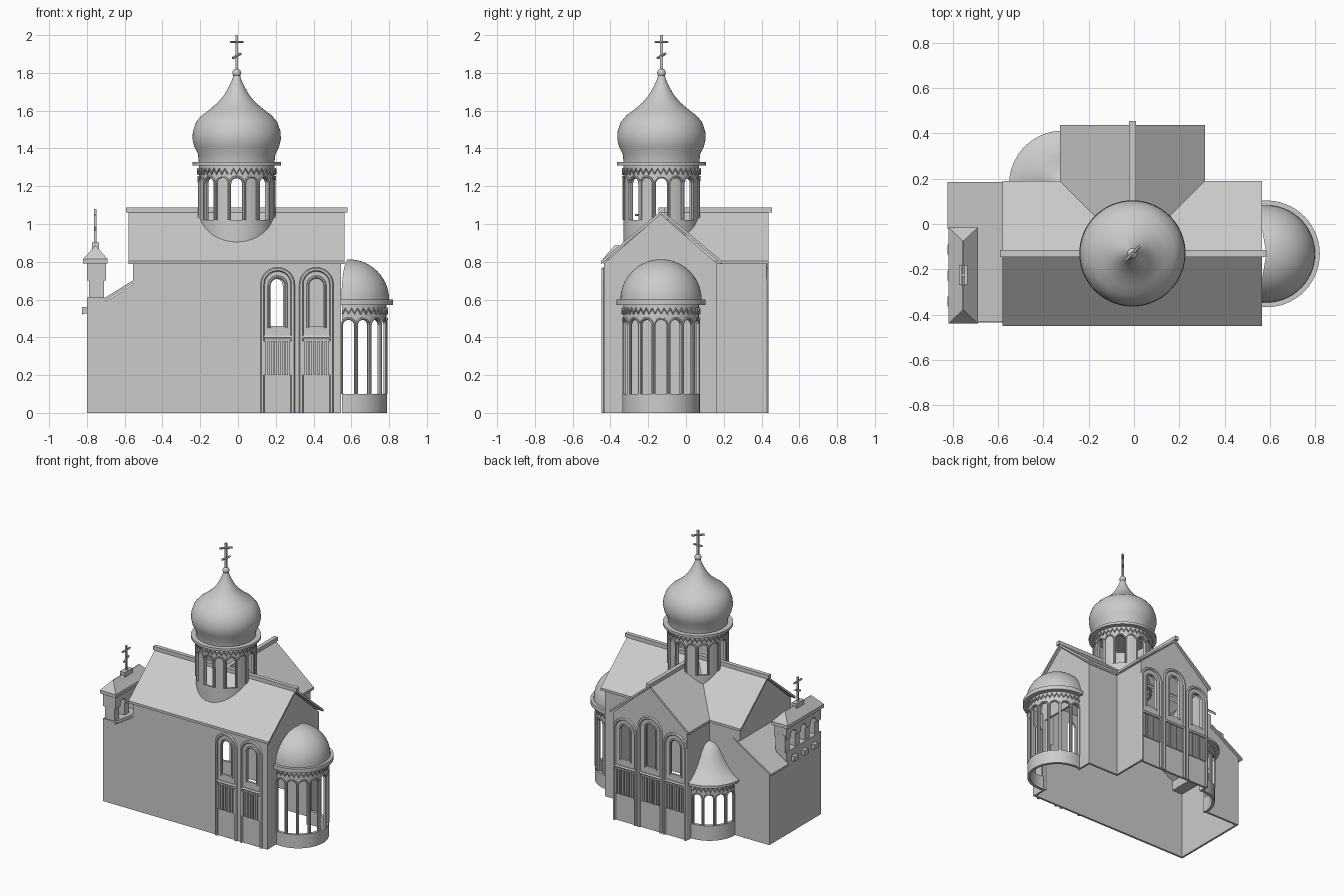
import bpy, bmesh
from math import sin, cos, pi, radians
from mathutils import Matrix, Vector

if "Cube" in bpy.data.objects:
    bpy.data.objects.remove(bpy.data.objects["Cube"])

stone = bpy.data.materials.new("light_grey_stone")
stone.use_nodes = True
stone.diffuse_color = (0.6, 0.6, 0.6, 1)
stone.node_tree.nodes["Principled BSDF"].inputs["Base Color"].default_value = (0.6, 0.6, 0.6, 1)


def add(name, data):
    ob = bpy.data.objects.new(name, data)
    bpy.context.collection.objects.link(ob)
    data.materials.clear()
    data.materials.append(stone)
    return ob


def finish(name, bm):
    bmesh.ops.recalc_face_normals(bm, faces=bm.faces)
    me = bpy.data.meshes.new(name)
    bm.to_mesh(me)
    bm.free()
    return add(name, me)


def smooth(ob):
    bpy.ops.object.select_all(action='DESELECT')
    ob.select_set(True)
    bpy.context.view_layer.objects.active = ob
    bpy.ops.object.shade_smooth_by_angle(angle=radians(35))
    return ob


def prism(name, profile, axis, a, b):
    """Extrude a (horizontal, z) profile along x or y."""
    bm = bmesh.new()
    ends = [[bm.verts.new((t, h, z) if axis == 'x' else (h, t, z)) for h, z in profile] for t in (a, b)]
    bm.faces.new(ends[0])
    bm.faces.new(ends[1])
    n = len(profile)
    for i in range(n):
        j = (i + 1) % n
        bm.faces.new((ends[0][i], ends[0][j], ends[1][j], ends[1][i]))
    return finish(name, bm)


def box(name, x, y, z):
    return prism(name, [(x[0], z[0]), (x[1], z[0]), (x[1], z[1]), (x[0], z[1])], 'y', *y)


def lathe(name, profile, centre, a0=0, a1=360, closed=True, steps=64):
    """Turn an (r, z) profile about a vertical axis, fully or in part."""
    bm = bmesh.new()
    full = a1 - a0 == 360
    count = steps if full else steps // 2
    rings = []
    for i in range(count + (not full)):
        a = radians(a0 + (a1 - a0) * i / count)
        rings.append([bm.verts.new((centre[0] + r * cos(a), centre[1] + r * sin(a), z)) for r, z in profile])
    n = len(profile)
    for i in range(count):
        p, q = rings[i], rings[(i + 1) % len(rings)]
        for k in range(n if closed else n - 1):
            m = (k + 1) % n
            bm.faces.new((p[k], p[m], q[m], q[k]))
    if closed and not full:
        bm.faces.new(rings[0])
        bm.faces.new(rings[-1])
    bmesh.ops.remove_doubles(bm, verts=bm.verts, dist=0.00005)
    return smooth(finish(name, bm))


def boolean(ob, other, operation):
    mod = ob.modifiers.new("cut", 'BOOLEAN')
    mod.operation, mod.object, mod.solver = operation, other, 'EXACT'
    dg = bpy.context.evaluated_depsgraph_get()
    dg.update()
    me = bpy.data.meshes.new_from_object(ob.evaluated_get(dg))
    ob.modifiers.clear()
    ob.data = me
    me.materials.clear()
    me.materials.append(stone)
    bpy.data.objects.remove(other)


def tubes(name, paths, radius, closed=False):
    cu = bpy.data.curves.new(name, 'CURVE')
    cu.dimensions, cu.bevel_depth, cu.bevel_resolution, cu.use_fill_caps = '3D', radius, 1, True
    for path in paths:
        sp = cu.splines.new('POLY')
        sp.points.add(len(path) - 1)
        for pt, co in zip(sp.points, path):
            pt.co = (*co, 1)
        sp.use_cyclic_u = closed
    tmp = bpy.data.objects.new(name + "_path", cu)
    bpy.context.collection.objects.link(tmp)
    dg = bpy.context.evaluated_depsgraph_get()
    dg.update()
    me = bpy.data.meshes.new_from_object(tmp.evaluated_get(dg))
    bpy.data.objects.remove(tmp)
    return smooth(add(name, me))


def arch(c, half, z0, top, n=12):
    """Round-headed outline, left foot to right foot."""
    curve = [(c - half * cos(pi * i / n), top - half + half * sin(pi * i / n)) for i in range(n + 1)]
    return [(c - half, z0)] + curve + [(c + half, z0)]


def gable(c, half, eave, peak, base):
    return [(c - half, base), (c + half, base), (c + half, eave), (c, peak), (c - half, eave)]


def roof_profile(c, half, eave, peak, t):
    return [(c - half, eave), (c, peak), (c + half, eave), (c + half, eave - t), (c, peak - t), (c - half, eave - t)]


def wrap(centre, r, angle, pts):
    """Bend (u, z) points around a cylinder."""
    return [(centre[0] + r * cos(angle + u / r), centre[1] + r * sin(angle + u / r), z) for u, z in pts]


CX, CY = -0.007, -0.13
APSE, TURRET = (0.585, -0.132), (-0.315, 0.175)

# Hollow walls: nave, back transept and side wing
WING = [(-0.8, 0), (-0.5, 0), (-0.5, 0.715), (-0.8, 0.53)]
body = prism("walls", gable(CY - 0.005, 0.3, 0.79, 1.052, 0), 'x', -0.555, 0.545)
boolean(body, prism("t", gable(CX, 0.3, 0.79, 1.052, 0), 'y', CY, 0.425), 'UNION')
boolean(body, prism("t", WING, 'y', -0.435, 0.17), 'UNION')
boolean(body, prism("t", gable(CY - 0.005, 0.285, 0.775, 1.025, -0.1), 'x', -0.54, 0.53), 'DIFFERENCE')
boolean(body, prism("t", gable(CX, 0.285, 0.775, 1.025, -0.1), 'y', CY, 0.41), 'DIFFERENCE')
boolean(body, prism("t", [(-0.785, -0.1), (-0.52, -0.1), (-0.52, 0.68), (-0.785, 0.52)], 'y', -0.42, 0.155), 'DIFFERENCE')
for centre, top in ((APSE, 0.55), (TURRET, 0.38)):
    boolean(body, lathe("t", [(0, -0.2), (0.183, -0.2), (0.183, top), (0, top)], centre), 'DIFFERENCE')

# Facade bays with window, arch mouldings, sill and slats
bays = [(0.21, -0.435, 0.76, 0.08), (0.415, -0.435, 0.76, 0.08),
        (0.2, 0.425, 0.76, 0.085), (CX, 0.425, 0.825, 0.09), (-0.21, 0.425, 0.76, 0.085)]
outer, inner, sills = [], [], []
for i, (x, y, top, half) in enumerate(bays):
    s = 1 if y > 0 else -1
    boolean(body, prism("t", arch(x, 0.037, 0.46, top - 0.05), 'y', y - 0.05, y + 0.05), 'DIFFERENCE')
    outer.append([(h, y + s * 0.003, z) for h, z in arch(x, half, 0, top)])
    inner.append([(h, y, z) for h, z in arch(x, 0.046, 0.45, top - 0.04)])
    sills.append([(x - half, y, 0.4), (x + half, y, 0.4)])
    for k in range(8):
        u = x + (k - 3.5) * 0.0195
        box(f"slat_{i}_{k}", (u - 0.006, u + 0.006), sorted((y, y + s * 0.012)), (0.2, 0.38))
tubes("bay_arches", outer, 0.011)
tubes("window_frames", inner, 0.007)
tubes("bay_sills", sills, 0.012)

# Roofs and ridge beams
prism("nave_roof", roof_profile(CY, 0.32, 0.805, 1.072, 0.018), 'x', -0.58, 0.565)
prism("transept_roof", roof_profile(CX, 0.32, 0.805, 1.072, 0.018), 'y', CY, 0.437)
box("nave_ridge", (-0.592, 0.58), (CY - 0.015, CY + 0.015), (1.06, 1.088))
box("transept_ridge", (CX - 0.015, CX + 0.015), (CY, 0.455), (1.06, 1.087))


def lean_to(name, x0, x1, y0, y1):
    z0, z1 = (0.535 + (x + 0.825) * 0.62 for x in (x0, x1))
    return prism(name, [(x0, z0), (x1, z1), (x1, z1 - 0.015), (x0, z0 - 0.015)], 'y', y0, y1)


lean_to("wing_roof", -0.825, -0.55, -0.02, 0.185)
lean_to("wing_roof_inner", -0.72, -0.55, -0.43, -0.02)


def arcade(name, centre, angles, window_angles, wall, z0, top, band):
    """Window openings, arch mouldings and a zigzag band on a round wall."""
    for a in window_angles:
        cutter = prism("t", arch(0, 0.029, z0, top - 0.008), 'y', -0.3, -0.1)
        cutter.data.transform(Matrix.Translation((*centre, 0)) @ Matrix.Rotation(radians(a + 90), 4, 'Z'))
        boolean(wall, cutter, 'DIFFERENCE')
    tubes(name + "_arches", [wrap(centre, 0.203, radians(a), arch(0, 0.035, z0, top)) for a in angles], 0.006)
    lo, hi = min(angles) - 9, max(angles) + 9
    n = 2 * round((hi - lo) / 9)
    zig = [wrap(centre, 0.205, radians(lo + (hi - lo) * i / n), [(0, band + 0.028 * (i % 2))])[0] for i in range(n + 1)]
    tubes(name + "_zigzag", [zig], 0.005)


def ring(name, centre, r0, r1, z0, z1, a0=0, a1=360):
    return lathe(name, [(r0, z0), (r1, z0), (r1, z1), (r0, z1)], centre, a0, a1)


# Drum with onion dome
C = (CX, CY)
drum = ring("drum", C, 0.185, 0.2, 0.885, 1.315)
steps = [22.5 * i - 90 for i in range(16)]
arcade("drum", C, steps, steps[::2], drum, 1.02, 1.25, 1.265)
ring("drum_cornice", C, 0.19, 0.235, 1.31, 1.328)
lathe("onion_dome", [(0, 1.325), (0.2, 1.325), (0.205, 1.37), (0.225, 1.41), (0.234, 1.45), (0.232, 1.49), (0.215, 1.54),
                     (0.185, 1.575), (0.145, 1.605), (0.1, 1.643), (0.065, 1.685), (0.04, 1.73), (0.024, 1.765),
                     (0.014, 1.8), (0, 1.8)], C, closed=False)
lathe("dome_ball", [(0.023 * sin(pi * i / 12), 1.8 - 0.023 * cos(pi * i / 12)) for i in range(13)], C, closed=False, steps=24)


def cross(name, x, y, z0, z1, angle):
    """Post with a level bar and a short slanted bar."""
    h = z1 - z0
    d = Vector((cos(radians(angle)), sin(radians(angle)), 0))
    for part, z, length, rise in (("bar", z1 - 0.18 * h, 0.045, 0), ("foot_bar", z0 + 0.45 * h, 0.03, 0.012)):
        p = Vector((x, y, z))
        v = d * length + Vector((0, 0, rise))
        tubes(f"{name}_{part}", [[p - v, p + v]], 0.007)
    box(name + "_post", (x - 0.007, x + 0.007), (y - 0.007, y + 0.007), (z0, z1))


cross("dome_cross", CX, CY, 1.8, 2.0, 45)

# Apse with half dome
apse = ring("apse_wall", APSE, 0.19, 0.2, 0, 0.58, -100, 100)
steps = [22.5 * i - 90 for i in range(9)]
arcade("apse", APSE, steps, steps, apse, 0.1, 0.5, 0.525)
ring("apse_base", APSE, 0.185, 0.205, 0, 0.1, -100, 100)
ring("apse_cornice", APSE, 0.19, 0.236, 0.57, 0.6, -100, 100)
lathe("apse_dome", [(0.215 * cos(pi * i / 28), 0.6 + 0.213 * sin(pi * i / 28)) for i in range(15)],
      APSE, -100, 100, closed=False)

# Corner stair turret with bell-shaped roof
turret = ring("turret_wall", TURRET, 0.19, 0.2, 0, 0.405, 86, 184)
steps = [101.25 + 22.5 * i for i in range(4)]
arcade("turret", TURRET, steps, steps, turret, 0.11, 0.34, 0.358)
ring("turret_base", TURRET, 0.185, 0.205, 0, 0.11, 86, 184)
ring("turret_cornice", TURRET, 0.19, 0.237, 0.4, 0.418, 86, 184)
lathe("turret_roof", [(0.235, 0.418), (0.2, 0.435), (0.165, 0.463), (0.13, 0.505), (0.1, 0.555), (0.07, 0.605),
                      (0.04, 0.635), (0, 0.648)], TURRET, 80, 190, closed=False)

# Belfry wall on the wing
box("belfry_base", (-0.8, -0.7), (-0.434, -0.03), (0.5, 0.61))
for i in range(4):
    y = -0.4 + 0.115 * i
    box(f"belfry_pillar_{i}", (-0.79, -0.71), (y - 0.026, y + 0.026), (0.6, 0.73))
    if i < 3:
        box(f"belfry_sill_{i}", (-0.825, -0.79), (y + 0.035, y + 0.08), (0.525, 0.56))
lintel = box("belfry_lintel", (-0.8, -0.7), (-0.432, -0.03), (0.7, 0.8))
for i in range(3):
    y = -0.4 + 0.115 * (i + 0.5)
    boolean(lintel, prism("t", arch(y, 0.031, 0.6, 0.745), 'x', -0.9, -0.6), 'DIFFERENCE')
box("belfry_cornice", (-0.82, -0.69), (-0.44, -0.015), (0.79, 0.815))
hip = box("belfry_roof", (-0.82, -0.69), (-0.44, -0.015), (0.815, 0.885))
for v in hip.data.vertices:
    if v.co.z > 0.85:
        v.co.x = -0.755 + (v.co.x + 0.755) * 0.03
        v.co.y = -0.2275 + (v.co.y + 0.2275) * 0.72
box("belfry_cross_base", (-0.774, -0.736), (-0.27, -0.182), (0.85, 0.902))
cross("belfry_cross", -0.755, -0.226, 0.9, 1.08, 90)
